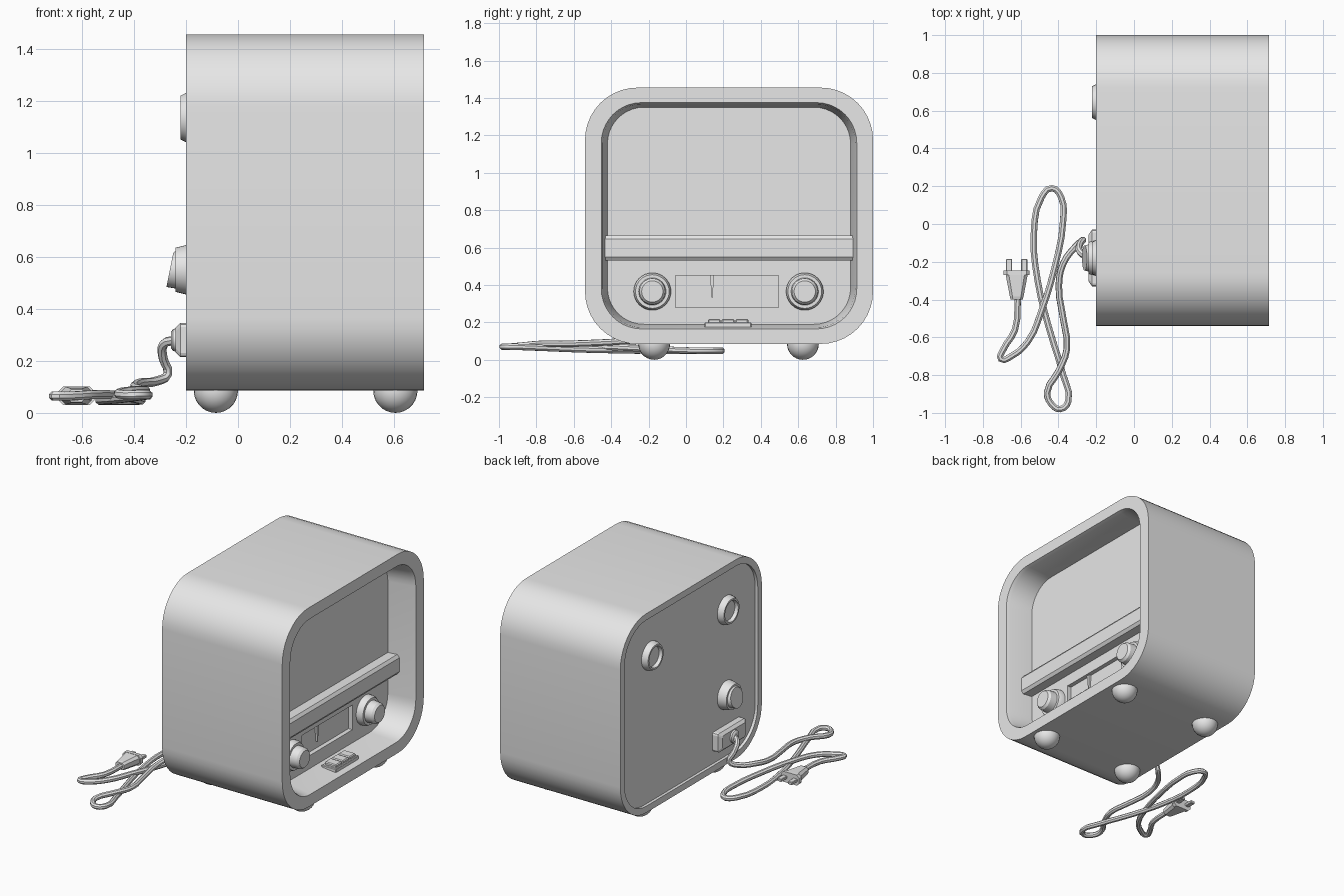
import bpy, bmesh, math

if "Cube" in bpy.data.objects:
    bpy.data.objects.remove(bpy.data.objects["Cube"])

mat = bpy.data.materials.new("plain_grey")
mat.diffuse_color = (0.8, 0.8, 0.8, 1)
mat.use_nodes = True
mat.node_tree.nodes["Principled BSDF"].inputs["Base Color"].default_value = mat.diffuse_color


def finish(name, bm, smooth=True):
    bmesh.ops.recalc_face_normals(bm, faces=bm.faces)
    me = bpy.data.meshes.new(name)
    bm.to_mesh(me)
    bm.free()
    ob = bpy.data.objects.new(name, me)
    bpy.context.collection.objects.link(ob)
    me.materials.append(mat)
    if smooth:
        shade(ob)
    return ob


def shade(ob):
    bpy.ops.object.select_all(action='DESELECT')
    ob.select_set(True)
    bpy.context.view_layer.objects.active = ob
    bpy.ops.object.shade_smooth_by_angle(angle=math.radians(30))


def loft(name, rings, smooth=True):
    """Skin a list of equal-length point rings and cap both ends."""
    bm = bmesh.new()
    loops = [[bm.verts.new(p) for p in r] for r in rings]
    n = len(loops[0])
    for a, b in zip(loops, loops[1:]):
        for i in range(n):
            j = (i + 1) % n
            bm.faces.new((a[i], a[j], b[j], b[i]))
    bm.faces.new(loops[0])
    bm.faces.new(loops[-1])
    return finish(name, bm, smooth)


def rounded(x, hy, hz, r, cy=0.23, cz=0.77, seg=10):
    """Rounded rectangle in the yz plane at depth x."""
    pts = []
    for k, (sy, sz) in enumerate(((1, 1), (-1, 1), (-1, -1), (1, -1))):
        for i in range(seg + 1):
            a = math.radians(90 * (k + i / seg))
            pts.append((x, cy + sy * (hy - r) + r * math.cos(a),
                        cz + sz * (hz - r) + r * math.sin(a)))
    return pts


def lathe(name, y, z, profile, seg=32):
    """Turned part about an x axis; profile = (x, radius, slant)."""
    rings = []
    for x, r, s in profile:
        ring = []
        for i in range(seg):
            a = 2 * math.pi * i / seg
            dz = r * math.sin(a)
            ring.append((x + s * dz, y + r * math.cos(a), z + dz))
        rings.append(ring)
    return loft(name, rings)


def box(name, x0, x1, y0, y1, z0, z1, bevel=0.0):
    bm = bmesh.new()
    bmesh.ops.create_cube(bm, size=1)
    for v in bm.verts:
        v.co = ((x0 + x1) / 2 + v.co.x * (x1 - x0),
                (y0 + y1) / 2 + v.co.y * (y1 - y0),
                (z0 + z1) / 2 + v.co.z * (z1 - z0))
    if bevel:
        bmesh.ops.bevel(bm, geom=bm.edges[:], offset=bevel, segments=1, affect='EDGES')
    return finish(name, bm, False)


# Cabinet: shallow back recess, outer shell, front rim and deep front recess
cabinet = loft("cabinet", [
    rounded(-0.18, 0.725, 0.64, 0.235),
    rounded(-0.20, 0.725, 0.64, 0.235),
    rounded(-0.20, 0.77, 0.685, 0.28),
    rounded(0.715, 0.77, 0.685, 0.28),
    rounded(0.715, 0.683, 0.605, 0.215),
    rounded(0.69, 0.675, 0.597, 0.21),
    rounded(0.525, 0.65, 0.58, 0.195)])

# Dial window cut into the front panel
cutter = box("dial_cutter", 0.495, 0.60, -0.055, 0.495, 0.28, 0.45)
cutter.hide_render = True
mod = cabinet.modifiers.new("dial", 'BOOLEAN')
mod.operation = 'DIFFERENCE'
mod.object = cutter
mod.solver = 'EXACT'
bpy.context.view_layer.objects.active = cabinet
bpy.ops.object.modifier_apply(modifier="dial")
bpy.data.objects.remove(cutter)
shade(cabinet)

# Tapered dial needle
loft("dial_needle", [[(x, 0.128, 0.45), (x, 0.15, 0.45), (x, 0.142, 0.33), (x, 0.138, 0.33)]
                     for x in (0.494, 0.51)], False)

# Cross bar between speaker panel and controls
bar = [(0.51, 0.665), (0.59, 0.665), (0.605, 0.645), (0.605, 0.55), (0.59, 0.53), (0.51, 0.53)]
loft("cross_bar", [[(x, y, z) for x, z in bar] for y in (-0.433, 0.893)], False)

# Front knobs
for side, y in (("left", -0.18), ("right", 0.635)):
    lathe("knob_" + side, y, 0.365, [
        (0.515, 0.10, 0), (0.55, 0.10, 0), (0.57, 0.09, 0), (0.57, 0.073, 0),
        (0.62, 0.069, 0), (0.635, 0.057, 0)])

# Push buttons on the recess floor
box("button_plate", 0.565, 0.675, 0.10, 0.35, 0.16, 0.20, 0.004)
for i in range(3):
    y = 0.117 + i * 0.074
    box("button_%d" % (i + 1), 0.575, 0.665, y, y + 0.068, 0.19, 0.218, 0.006)

# Ball feet
for x in (-0.085, 0.605):
    for y in (-0.17, 0.625):
        bm = bmesh.new()
        bmesh.ops.create_uvsphere(bm, u_segments=24, v_segments=14, radius=0.085)
        bmesh.ops.translate(bm, verts=bm.verts, vec=(x, y, 0.085))
        finish("foot", bm)

# Rear sockets and slanted rear knob
for y in (-0.18, 0.645):
    lathe("rear_cup", y, 1.135, [
        (-0.175, 0.097, 0), (-0.20, 0.095, 0), (-0.222, 0.084, 0),
        (-0.222, 0.072, 0), (-0.20, 0.066, 0)])
lathe("rear_knob", -0.18, 0.55, [
    (-0.175, 0.097, 0), (-0.20, 0.095, 0), (-0.24, 0.085, 0),
    (-0.24, 0.072, 0), (-0.262, 0.066, 0.2)])

# Power inlet with stepped plate
loft("power_inlet", [rounded(x, hy, hz, 0.015, -0.18, 0.28, 2) for x, hy, hz in
                     ((-0.17, 0.15, 0.065), (-0.222, 0.15, 0.065), (-0.24, 0.125, 0.048))], False)
lathe("cord_collar", -0.18, 0.28, [(-0.23, 0.046, 0), (-0.25, 0.042, 0), (-0.258, 0.03, 0)], 16)

# Power cord
path = [(-0.24, -0.18, 0.28), (-0.285, -0.15, 0.265), (-0.288, -0.11, 0.21),
        (-0.27, -0.085, 0.15), (-0.31, -0.12, 0.123), (-0.375, -0.21, 0.115),
        (-0.398, -0.33, 0.10), (-0.375, -0.5, 0.09), (-0.355, -0.66, 0.085),
        (-0.40, -0.78, 0.085), (-0.46, -0.89, 0.075), (-0.44, -0.95, 0.07),
        (-0.39, -0.98, 0.07), (-0.348, -0.94, 0.07), (-0.375, -0.80, 0.065),
        (-0.45, -0.55, 0.055), (-0.51, -0.30, 0.05), (-0.53, -0.05, 0.048),
        (-0.49, 0.14, 0.048), (-0.435, 0.19, 0.048), (-0.385, 0.14, 0.048),
        (-0.375, 0.02, 0.05), (-0.42, -0.23, 0.06), (-0.49, -0.46, 0.07),
        (-0.56, -0.62, 0.07), (-0.65, -0.70, 0.065), (-0.705, -0.715, 0.065),
        (-0.695, -0.67, 0.065), (-0.63, -0.56, 0.065), (-0.615, -0.38, 0.065)]
cu = bpy.data.curves.new("power_cord", 'CURVE')
cu.dimensions = '3D'
cu.bevel_depth = 0.018
cu.bevel_resolution = 2
cu.resolution_u = 3
cu.use_fill_caps = True
sp = cu.splines.new('BEZIER')
sp.bezier_points.add(len(path) - 1)
for bp, co in zip(sp.bezier_points, path):
    bp.co = co
    bp.handle_left_type = bp.handle_right_type = 'AUTO'
cu.materials.append(mat)
cord = bpy.data.objects.new("power_cord", cu)
bpy.context.collection.objects.link(cord)
bpy.ops.object.select_all(action='DESELECT')
cord.select_set(True)
bpy.context.view_layer.objects.active = cord
bpy.ops.object.convert(target='MESH')
shade(bpy.context.view_layer.objects.active)

# Plug: tapered octagonal body, face plate and two prongs
rings = []
for y, w, h in ((-0.40, 0.032, 0.024), (-0.385, 0.036, 0.028), (-0.27, 0.058, 0.034),
                (-0.27, 0.069, 0.036), (-0.245, 0.069, 0.036)):
    c = h * 0.5
    rings.append([(-0.621 + px, y, 0.066 + pz) for px, pz in (
        (w, c), (w - c, h), (c - w, h), (-w, c), (-w, -c), (c - w, -h), (w - c, -h), (w, -c))])
loft("plug", rings, False)
for x in (-0.661, -0.581):
    box("plug_prong", x - 0.016, x + 0.016, -0.25, -0.185, 0.056, 0.076, 0.003)
